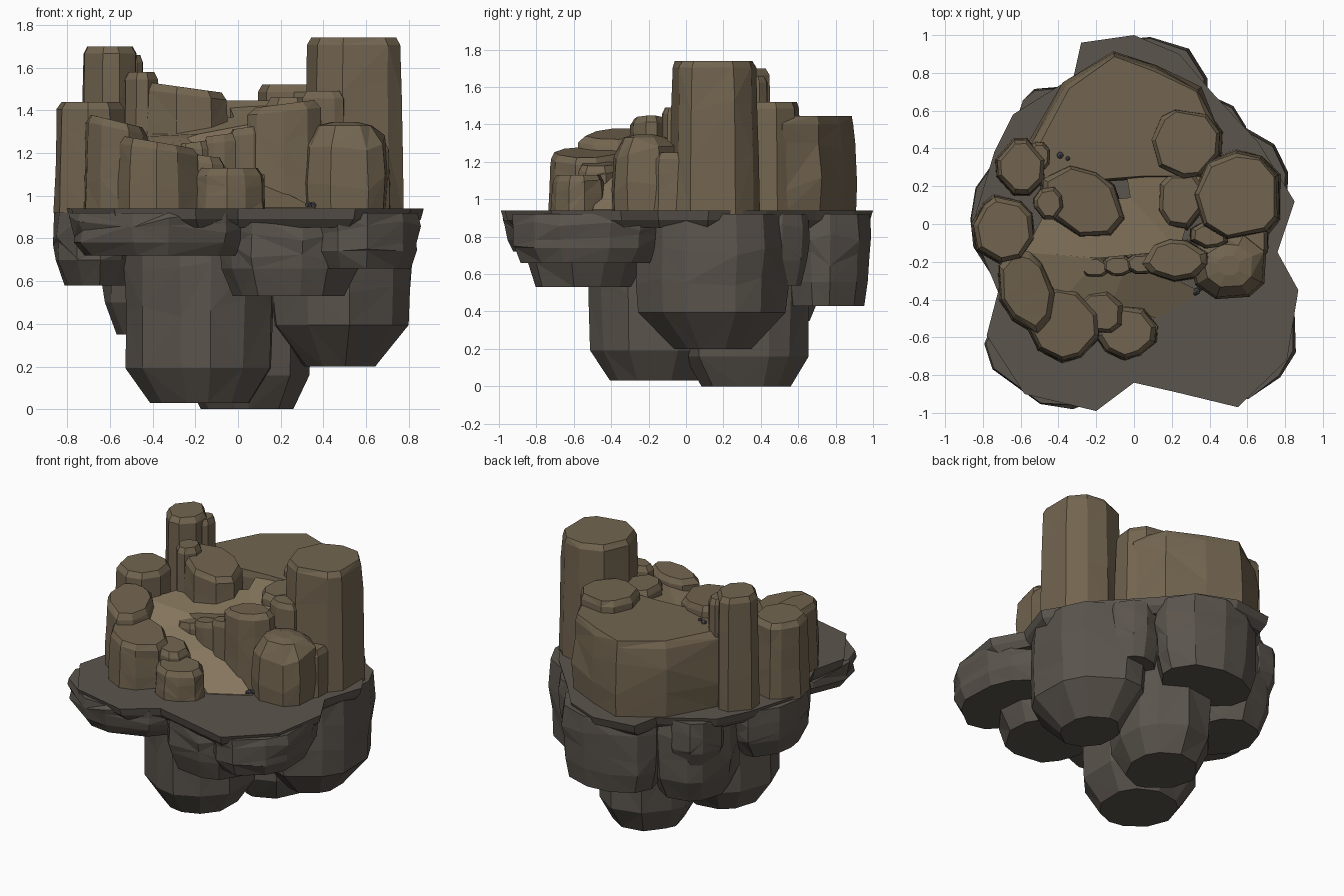
import bpy, bmesh, math, random

if "Cube" in bpy.data.objects:
    bpy.data.objects.remove(bpy.data.objects["Cube"])

random.seed(7)


def material(name, *rgb):
    m = bpy.data.materials.new(name)
    m.diffuse_color = (*rgb, 1)
    m.use_nodes = True
    m.node_tree.nodes["Principled BSDF"].inputs["Base Color"].default_value = m.diffuse_color
    return m


BROWN = material("brown_rock", .17, .13, .08)
DARK = material("dark_rock", .105, .09, .075)
SAND = material("sand", .25, .19, .115)
PEBBLE = material("pebble_grey", .09, .09, .1)
GROUND = .94
BASE = .92


def finish(name, bm, mat):
    bmesh.ops.triangulate(bm, faces=[f for f in bm.faces if len(f.verts) > 4])
    bmesh.ops.recalc_face_normals(bm, faces=bm.faces)
    me = bpy.data.meshes.new(name)
    bm.to_mesh(me)
    bm.free()
    me.materials.append(mat)
    ob = bpy.data.objects.new(name, me)
    bpy.context.collection.objects.link(ob)


def loft(name, rings, mat):
    """Skin a stack of point rings with randomly split quads and cap both ends."""
    bm = bmesh.new()
    vs = [[bm.verts.new(p) for p in r] for r in rings]
    n = len(vs[0])
    for a, b in zip(vs, vs[1:]):
        for i in range(n):
            q = [a[i], a[(i + 1) % n], b[(i + 1) % n], b[i]]
            k = random.randint(0, 1)
            q = q[k:] + q[:k]
            bm.faces.new(q[:3])
            bm.faces.new((q[0], q[2], q[3]))
    bm.faces.new(vs[0])
    bm.faces.new(vs[-1])
    finish(name, bm, mat)


def stack(name, points, centre, levels, mat, tilt=0, rough=.02):
    """Repeat an outline at (z, scale) levels with rough sides; tilt drops the top towards +x."""
    rings = []
    for i, (z, s) in enumerate(levels):
        side = 0 < i < len(levels) - 2
        ring = []
        for x, y in points:
            k = s * (1 + random.uniform(-rough, rough))
            dz = random.uniform(-.045, .045) if side else 0
            if i >= len(levels) - 2:
                dz -= tilt * x
            ring.append((centre[0] + x * k, centre[1] + y * k, z + dz))
        rings.append(ring)
    loft(name, rings, mat)


def oval(rx, ry, n, turn=0):
    """Slightly irregular n-sided outline."""
    pts = []
    c, s = math.cos(turn), math.sin(turn)
    for i in range(n):
        a = math.tau * (i + .5 + random.uniform(-.25, .25)) / n
        k = random.uniform(.99, 1.05)
        x, y = rx * k * math.cos(a), ry * k * math.sin(a)
        pts.append((x * c - y * s, x * s + y * c))
    return pts


def hanging_rock(name, x, y, rx, ry, bottom, foot=.75):
    """Dark boulder under the slab, with a chamfered foot."""
    h = BASE - bottom
    edge = bottom + min(.15, h * .35) * (1.6 - foot) / .85
    levels = [(BASE, .97), (BASE - h * .25, 1), (BASE - h * .5, .98), (edge, .96), (bottom, foot)]
    stack("under_" + name, oval(rx, ry, 11), (x, y), levels, DARK, rough=.028)


def standing_rock(name, x, y, rx, ry, top, tilt=0, turn=0):
    """Brown upright stone with a thin chamfered rim."""
    h = top - BASE
    rim = 1 - min(.025 / min(rx, ry), .25)
    levels = [(BASE, 1.04), (BASE + h * .35, 1.02), (BASE + h * .7, .99), (top - .035, .97), (top, rim)]
    stack(name, oval(rx, ry, 9 if rx > .13 else 8, turn), (x, y), levels, BROWN, tilt, .025)


# Island slab: jagged outline of the flat ground
outline = [(-.28, .96), (0, 1), (.24, .9), (.41, .7), (.66, .43), (.85, .12), (.76, -.15),
           (.87, -.35), (.81, -.72), (.55, -.97), (.22, -.89), (0, -.84), (-.2, -.99),
           (-.58, -.9), (-.78, -.59), (-.72, -.36), (-.86, -.02), (-.74, .38), (-.64, .58),
           (-.32, .78)]
loft("island_slab", [[(x * s, y * s, GROUND - d) for x, y in outline]
                     for d, s in ((0, 1), (.05, .985), (.09, .94))], DARK)

# Hanging rocks: centre, radii, bottom height, foot scale
hanging_rock("main_front", -.17, -.16, .35, .36, .03, .68)
hanging_rock("main_back", .05, .33, .31, .33, 0, .7)
hanging_rock("right", .48, .15, .34, .4, .2, .5)
hanging_rock("left", -.66, .03, .2, .33, .58)
hanging_rock("back_left", -.36, .42, .27, .32, .35)
hanging_rock("back", .04, .73, .35, .25, .43, .88)
hanging_rock("back_left_edge", -.45, .53, .18, .2, .6)
hanging_rock("back_right_edge", .41, .48, .18, .18, .54)
hanging_rock("front_left", -.35, -.62, .44, .34, .72, .85)
hanging_rock("front_right", .57, -.53, .29, .4, .66, .85)
hanging_rock("front_centre", .24, -.55, .33, .32, .53, .8)

# Back plateau the path climbs to
plateau = [(-.56, .02), (-.38, .35), (-.11, .52), (.12, .44), (.35, .32), (.45, .12),
           (.38, -.16), (.05, -.16), (-.5, -.2)]
stack("back_plateau", plateau, (0, .4),
      [(BASE, .98), (1.08, 1), (1.26, .98), (1.4, .96), (1.445, .92)], BROWN, rough=.025)

# Right-hand stones: centre, radii, top height, tilt
standing_rock("tall_right_pillar", .555, .145, .23, .24, 1.74)
standing_rock("back_right_rock", .275, .43, .19, .19, 1.52)
standing_rock("inner_right_rock", .25, .13, .13, .16, 1.46)
standing_rock("pillar_foot_rock", .4, -.06, .11, .07, 1.49)
standing_rock("middle_rock", .22, -.19, .175, .11, 1.43, -.1)
standing_rock("right_foot_rock", .63, -.09, .09, .11, 1.25)

# Left-hand stones
standing_rock("left_rock", -.69, -.03, .16, .18, 1.44)
standing_rock("tall_left_pillar", -.6, .3, .13, .15, 1.7)
standing_rock("left_pillar_shoulder", -.5, .36, .06, .08, 1.66)
standing_rock("inner_left_rock", -.27, .12, .24, .17, 1.51, .12, -.6)
standing_rock("inner_left_knob", -.45, .11, .08, .09, 1.58)
standing_rock("left_front_rock", -.57, -.35, .14, .23, 1.35, .2, .3)

# Front stones
standing_rock("front_left_rock", -.37, -.53, .19, .19, 1.25, .15)
standing_rock("front_gap_rock", -.18, -.47, .13, .12, 1.19, .1)
standing_rock("front_small_rock", -.04, -.57, .16, .14, 1.13)

# Row of small stones along the bend of the path
for i in range(3):
    standing_rock("path_wall_stone", -.21 + .125 * i, -.23 + .01 * i, .09, .055, 1.25 + .035 * i, -.1)

# Front right boulder with a peaked cap
stack("front_right_boulder", oval(.2, .18, 9), (.5, -.22),
      [(BASE, 1), (1.05, 1.03), (1.24, .97), (1.33, .65), (1.345, .3)], BROWN)

# Switchback path: left edge, right edge and height, rising to the plateau
path = [(.12, -.5, .36, -.36, .945), (-.12, -.42, -.02, -.18, 1.13),
        (-.38, -.4, -.18, -.18, 1.22), (-.58, -.15, -.24, -.18, 1.27),
        (-.45, .1, -.18, -.18, 1.29), (-.02, .14, .24, -.14, 1.37), (-.05, .32, .36, .28, 1.443)]
bm = bmesh.new()
rows = [[bm.verts.new(p) for p in ((ax, ay, BASE), (ax, ay, z), (bx, by, z), (bx, by, BASE))]
        for ax, ay, bx, by, z in path]
for p, q in zip(rows, rows[1:]):
    for i in range(3):
        bm.faces.new((p[i], p[i + 1], q[i + 1], q[i]))
bm.faces.new(rows[0])
bm.faces.new(rows[-1])
finish("sandy_path", bm, SAND)

# Little pebble clusters
for x, y, z in ((-.37, .35, 1.45), (.34, -.36, .955), (-.22, -.62, .955)):
    for i in range(4):
        bpy.ops.mesh.primitive_ico_sphere_add(
            subdivisions=1, radius=random.uniform(.012, .02),
            location=(x + random.uniform(-.025, .025), y + random.uniform(-.025, .025), z))
        bpy.context.object.name = "pebble"
        bpy.context.object.data.materials.append(PEBBLE)
